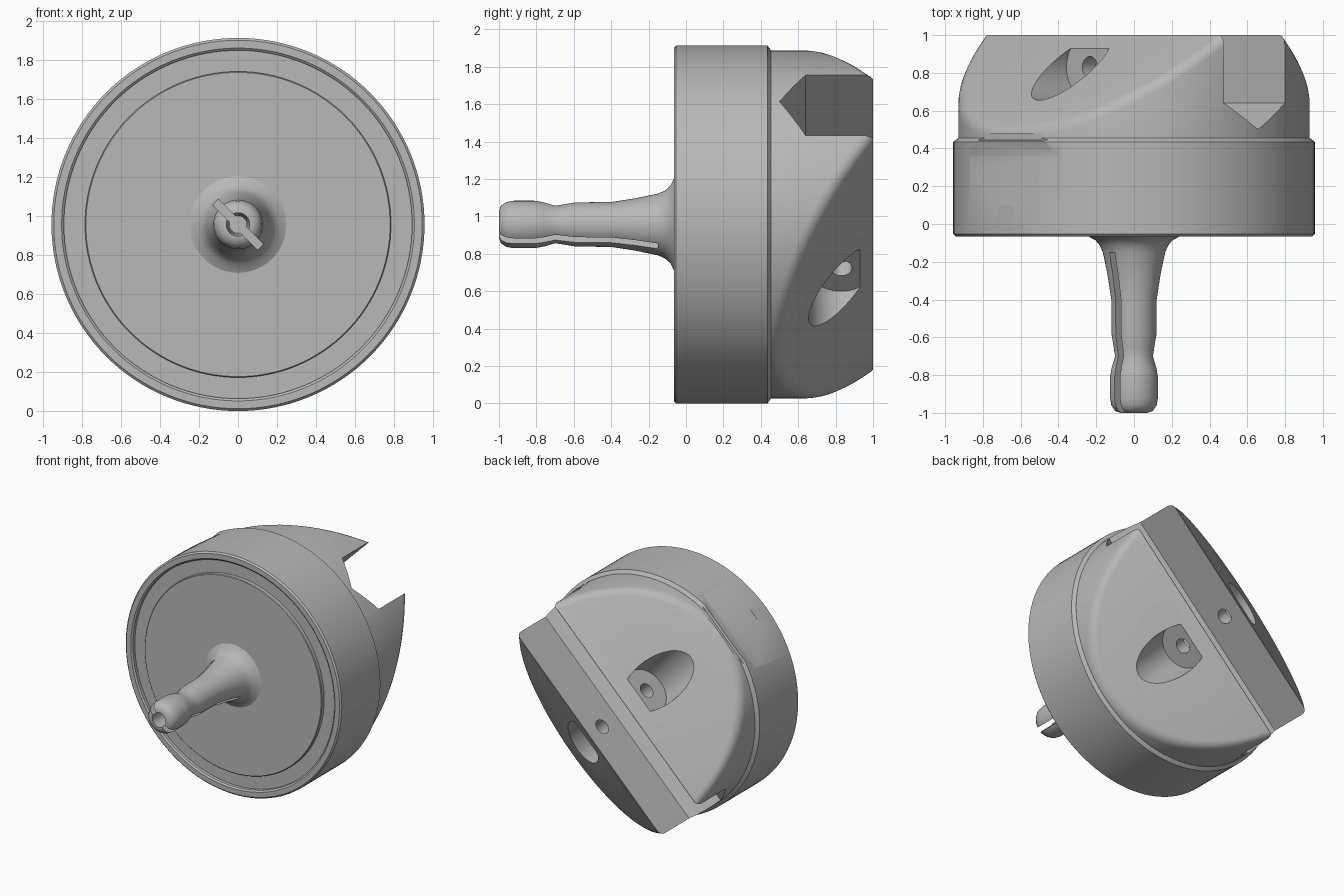
import bpy, bmesh, math
from mathutils import Matrix, Vector

if "Cube" in bpy.data.objects:
    bpy.data.objects.remove(bpy.data.objects["Cube"])

grey = bpy.data.materials.new("plain_grey")
grey.use_nodes = True
COLOR = (0.48, 0.48, 0.48, 1)
grey.diffuse_color = COLOR
grey.node_tree.nodes["Principled BSDF"].inputs["Base Color"].default_value = COLOR

# Working frame: local X = across the clamp, Y = along the slot, Z = turning axis
S = math.sqrt(0.5)
FRAME = Matrix(((-S, S, 0, 0), (0, 0, 1, 0), (S, S, 0, 0.957), (0, 0, 0, 1)))


def make(name, bm):
    bmesh.ops.recalc_face_normals(bm, faces=bm.faces[:])
    mesh = bpy.data.meshes.new(name)
    bm.to_mesh(mesh)
    bm.free()
    mesh.materials.append(grey)
    obj = bpy.data.objects.new(name, mesh)
    bpy.context.collection.objects.link(obj)
    return obj


def lathe(profile, sides):
    """Revolve (radius, axial) points, closing both ends."""
    bm = bmesh.new()
    rings = []
    for r, z in profile:
        angles = [2 * math.pi * i / sides for i in range(sides)]
        rings.append([bm.verts.new((r * math.cos(a), r * math.sin(a), z)) for a in angles])
    for a, b in zip(rings, rings[1:]):
        for i in range(sides):
            j = (i + 1) % sides
            bm.faces.new((a[i], a[j], b[j], b[i]))
    bm.faces.new(rings[0])
    bm.faces.new(rings[-1])
    return bm


def prism(profile, half):
    """Extrude an (X, Z) outline along the slot direction."""
    bm = bmesh.new()
    face = bm.faces.new([bm.verts.new((x, -half, z)) for x, z in profile])
    ext = bmesh.ops.extrude_face_region(bm, geom=[face])
    moved = [g for g in ext["geom"] if isinstance(g, bmesh.types.BMVert)]
    bmesh.ops.translate(bm, verts=moved, vec=(0, 2 * half, 0))
    return bm


def cross_rod(radius, x0, x1, z):
    """Cylinder lying across the clamp."""
    bm = lathe([(radius, x0), (radius, x1)], 40)
    bm.transform(Matrix.Translation((0, 0, z)) @ Matrix.Rotation(math.pi / 2, 4, 'Y'))
    return bm


def cut(obj, bm):
    cutter = make("cutter", bm)
    cutter.hide_render = True
    mod = obj.modifiers.new("cut", 'BOOLEAN')
    mod.operation, mod.solver, mod.object = 'DIFFERENCE', 'EXACT', cutter
    bpy.context.view_layer.objects.active = obj
    bpy.ops.object.modifier_apply(modifier=mod.name)
    bpy.data.objects.remove(cutter)


def finish(obj, angle=30):
    obj.data.transform(FRAME)
    bpy.ops.object.select_all(action='DESELECT')
    obj.select_set(True)
    bpy.context.view_layer.objects.active = obj
    bpy.ops.object.shade_smooth_by_angle(angle=math.radians(angle))


# Thumb pocket outline on the rim, flat floor rising to a shallow wall
POCKET = [(0.955, 0.1), (0.9, 0.36), (0.924, 0.44), (0.906, 0.445),
          (0.906, 0.48), (1.1, 0.48), (1.1, 0.1)]

# Round body with a shallow ring groove on the front
body = make("round_body", lathe([
    (0.78, -0.063), (0.785, -0.058), (0.785, -0.03), (0.893, -0.03), (0.893, -0.055),
    (0.905, -0.065), (0.945, -0.065), (0.957, -0.053), (0.957, 0.435), (0.93, 0.455)], 128))
cut(body, prism(POCKET, 0.5))
finish(body)

# Clamp head: cylinder sliced by two sloping planes, with rounded rims
RIDGE, SLOPE = 0.233, 0.72
bm = lathe([(0.93, 0.4), (0.93, 1.0)], 96)
for side in (1, -1):
    normal = Vector((side * SLOPE, 0, 1)).normalized()
    geom = bm.verts[:] + bm.edges[:] + bm.faces[:]
    res = bmesh.ops.bisect_plane(bm, geom=geom, plane_co=(side * RIDGE, 0, 1),
                                 plane_no=normal, clear_outer=True)
    rim = [g for g in res["geom_cut"] if isinstance(g, bmesh.types.BMEdge)]
    bmesh.ops.holes_fill(bm, edges=[e for e in bm.edges if e.is_boundary])
rims = []
bm.normal_update()
bmesh.ops.recalc_face_normals(bm, faces=bm.faces[:])
for e in bm.edges:
    tops = sorted(f.normal.z for f in e.link_faces)
    if len(tops) == 2 and abs(tops[0]) < 0.1 and 0.5 < tops[1] < 0.95:
        rims.append(e)
bmesh.ops.bevel(bm, geom=rims, offset=0.05, offset_type='OFFSET', segments=4,
                profile=0.5, affect='EDGES', clamp_overlap=False)
head = make("clamp_head", bm)

# Slot with a V floor, screw hole and round screw seats
cut(head, prism([(-0.228, 0.64), (0, 0.5), (0.228, 0.64), (0.228, 1.2), (-0.228, 1.2)], 1.2))
cut(head, cross_rod(0.057, -1.2, 1.2, 0.83))
for side in (1, -1):
    cut(head, cross_rod(0.175, side * 0.33, side * 1.2, 0.83))
cut(head, prism(POCKET, 0.5))
finish(head)

# Split spigot on the front
spigot = make("split_spigot", lathe([
    (0.07, -1.0), (0.1, -0.99), (0.12, -0.96), (0.127, -0.92), (0.127, -0.81), (0.118, -0.76),
    (0.1, -0.7), (0.108, -0.65), (0.118, -0.59), (0.12, -0.4), (0.14, -0.27), (0.165, -0.15),
    (0.18, -0.115), (0.205, -0.085), (0.25, -0.062), (0.25, -0.04)], 48))
cut(spigot, lathe([(0.06, -1.1), (0.06, -0.7), (0.045, -0.15)], 32))
cut(spigot, prism([(-0.3, -1.1), (0.3, -1.1), (0.3, -0.15), (-0.3, -0.15)], 0.02))
finish(spigot, 40)
